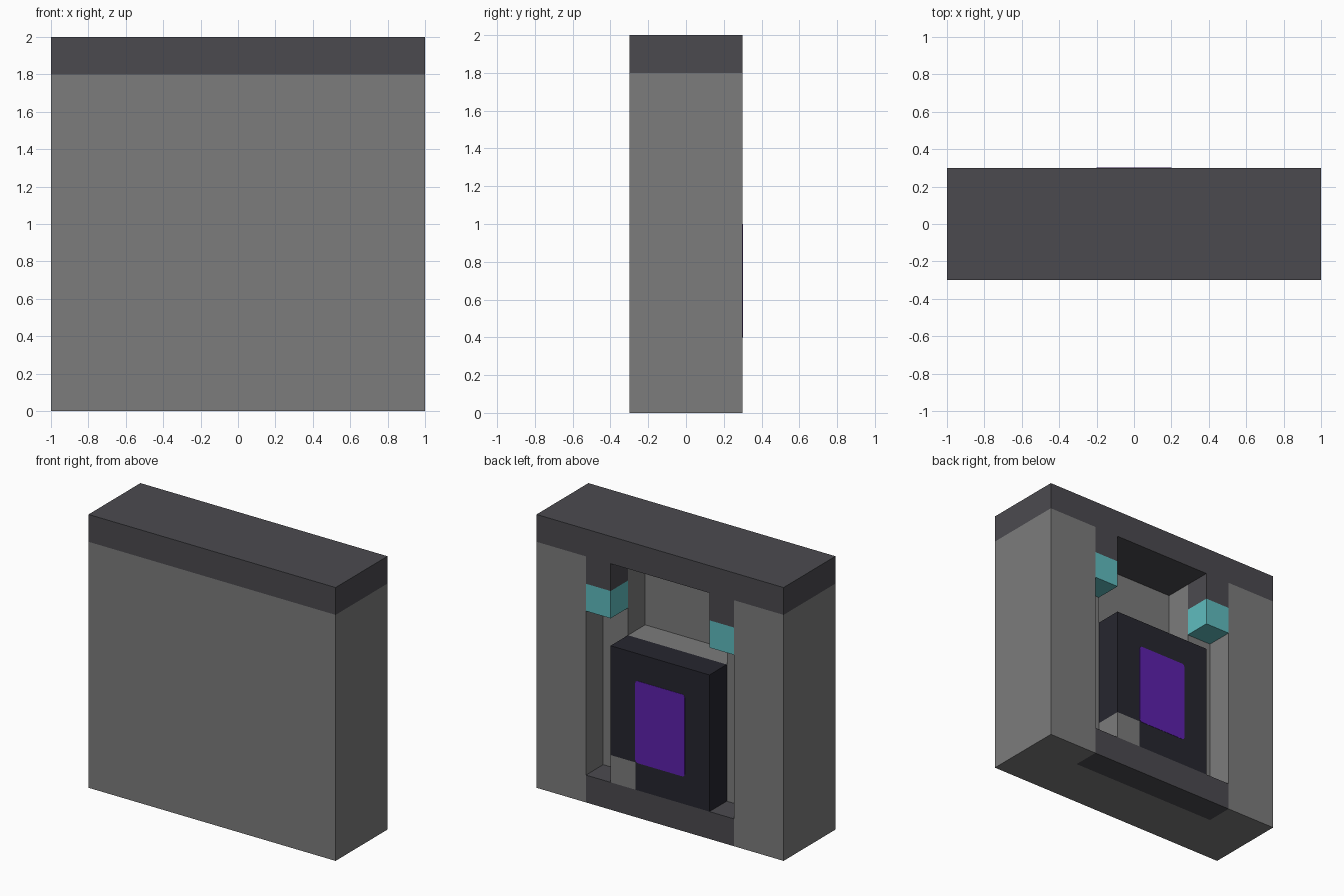
import bpy
import bmesh
from mathutils import Vector

default = bpy.data.objects.get("Cube")
if default:
    bpy.data.objects.remove(default, do_unlink=True)

U = 0.2       # one block
BACK = 0.3    # y of the rear face


def material(name, hex_code):
    """Flat material from an sRGB hex string, stored as linear values."""
    rgb = [int(hex_code[i:i + 2], 16) / 255 for i in (0, 2, 4)]
    color = [((c + 0.055) / 1.055) ** 2.4 for c in rgb] + [1.0]
    mat = bpy.data.materials.new(name)
    mat.use_nodes = True
    mat.diffuse_color = color
    mat.node_tree.nodes["Principled BSDF"].inputs["Base Color"].default_value = color
    return mat


STONE = material("stone grey", "7c7c7c")
SLATE = material("dark slate", "4b4a4f")
BLACK = material("blue black", "26262f")
PURPLE = material("portal purple", "5d20ac")
CYAN = material("lamp cyan", "5fbcbf")


def prism(name, outline, sweep, mat, corner=0):
    """Sweep a closed outline of 3D points along a vector; optionally round its corners."""
    bm = bmesh.new()
    face = bm.faces.new([bm.verts.new(p) for p in outline])
    sweep = Vector(sweep)
    moved = bmesh.ops.extrude_face_region(bm, geom=[face], use_keep_orig=True)["geom"]
    bmesh.ops.translate(bm, vec=sweep, verts=[v for v in moved if isinstance(v, bmesh.types.BMVert)])
    if corner:
        edges = [e for e in bm.edges
                 if abs((e.verts[0].co - e.verts[1].co).normalized().dot(sweep.normalized())) > 0.99]
        bmesh.ops.bevel(bm, geom=edges, offset=corner, segments=3, profile=0.5, affect='EDGES')
    bmesh.ops.recalc_face_normals(bm, faces=bm.faces)
    mesh = bpy.data.meshes.new(name)
    bm.to_mesh(mesh)
    bm.free()
    mesh.materials.append(mat)
    obj = bpy.data.objects.new(name, mesh)
    bpy.context.collection.objects.link(obj)
    return obj


def plan(name, points, low, high, mat):
    """Vertical prism; points are (x, depth from the rear) in blocks."""
    return prism(name, [(x * U, BACK - d * U, low * U) for x, d in points],
                 (0, 0, (high - low) * U), mat)


def box(name, x, depth, z, mat):
    (a, b), (c, d) = x, depth
    return plan(name, [(a, c), (b, c), (b, d), (a, d)], z[0], z[1], mat)


def slab(name, points, y, thickness, mat, corner=0):
    """Panel facing the rear; points are (x, z) in blocks."""
    return prism(name, [(x * U, y, z * U) for x, z in points], (0, thickness, 0), mat, corner)


# Stone shell: solid front wall with stepped pillars on both sides of the niche
half = [(2, 2), (2, 1), (3, 1), (3, 0), (5, 0), (5, 3)]
plan("stone_shell", half + [(-x, d) for x, d in reversed(half)], 0, 9, STONE)

# Stone backing behind the portal panel, topped by a ledge
box("niche_ledge", (-2, 2), (1, 2), (0, 6), STONE)

# Dark beam and sill
box("top_beam", (-5, 5), (0, 3), (9, 10), SLATE)
box("bottom_sill", (-3, 3), (0, 1), (0, 1), SLATE)

# Brackets under the beam with a lamp below each
for side, sign in (("left", 1), ("right", -1)):
    span = sorted((2 * sign, 3 * sign))
    box(side + "_bracket", span, (0, 1), (8, 9), SLATE)
    box(side + "_lamp", span, (0, 1), (7, 8), CYAN)

# Portal frame with one corner block replaced by stone
slab("portal_frame", [(-2, 1), (1, 1), (1, 2), (2, 2), (2, 6), (-2, 6)], BACK - U, U, BLACK)
box("corner_block", (1, 2), (0, 1), (1, 2), STONE)

# Glowing portal pane
slab("portal_pane", [(-1, 2), (1, 2), (1, 5), (-1, 5)], BACK, 0.002, PURPLE, corner=0.02)
